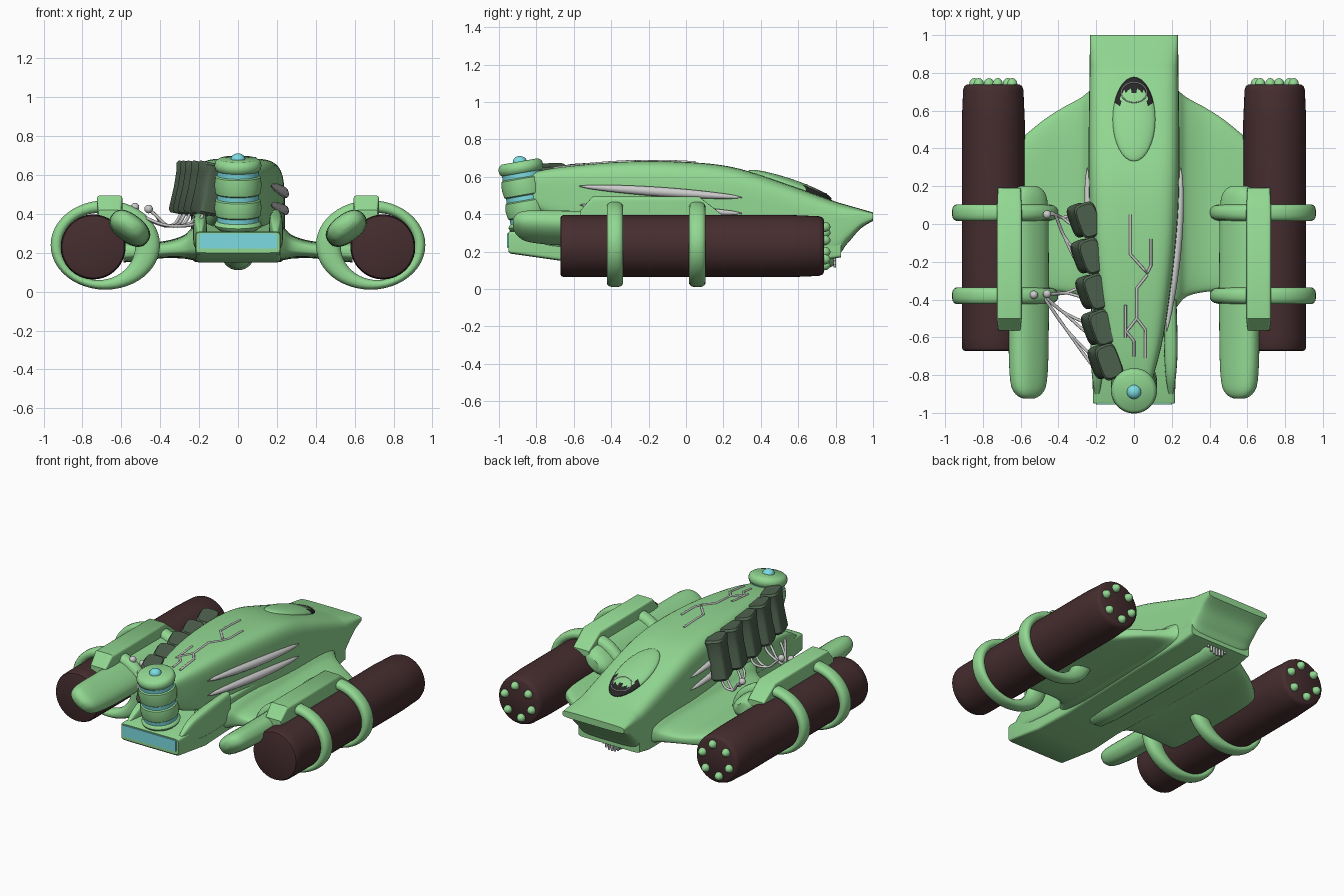
import bpy, bmesh, math
from mathutils import Vector, Matrix

if "Cube" in bpy.data.objects:
    bpy.data.objects.remove(bpy.data.objects["Cube"])

def mat(name, r, g, b):
    m = bpy.data.materials.new(name)
    m.diffuse_color = (r, g, b, 1)
    m.use_nodes = True
    m.node_tree.nodes["Principled BSDF"].inputs["Base Color"].default_value = m.diffuse_color
    return m

GREEN = mat("green_paint", .29, .69, .29)
BROWN = mat("engine_brown", .06, .026, .028)
OLIVE = mat("dark_green", .08, .127, .08)
CYAN = mat("cyan_glow", .2, .72, .76)
BLACK = mat("window_black", .02, .02, .02)

def loft(name, rings, m=None, closed=False, matrix=None):
    """Skin a list of equal-length rings; cap the ends unless closed."""
    bm = bmesh.new()
    vr = [[bm.verts.new(p) for p in ring] for ring in rings]
    n = len(vr[0])
    pairs = list(zip(vr, vr[1:])) + ([(vr[-1], vr[0])] if closed else [])
    for a, b in pairs:
        for i in range(n):
            bm.faces.new((a[i], a[(i + 1) % n], b[(i + 1) % n], b[i]))
    if not closed:
        bm.faces.new(vr[0])
        bm.faces.new(vr[-1])
    bmesh.ops.recalc_face_normals(bm, faces=bm.faces)
    if matrix:
        bm.transform(matrix)
    me = bpy.data.meshes.new(name)
    bm.to_mesh(me)
    bm.free()
    ob = bpy.data.objects.new(name, me)
    bpy.context.collection.objects.link(ob)
    if m:
        me.materials.append(m)
    return ob

def superellipse(a, b, e=2, n=40):
    out = []
    for i in range(n):
        t = 2 * math.pi * (i + .5) / n
        c, s = math.cos(t), math.sin(t)
        out.append((math.copysign(abs(c) ** (2 / e), c) * a, math.copysign(abs(s) ** (2 / e), s) * b))
    return out

def spline(st, k=6):
    """Catmull-Rom through parameter tuples."""
    out = []
    for i in range(len(st) - 1):
        p = [st[max(0, i - 1)], st[i], st[i + 1], st[min(len(st) - 1, i + 2)]]
        for j in range(k):
            t = j / k
            out.append(tuple(.5 * (2 * b + (c - a) * t + (2 * a - 5 * b + 4 * c - d) * t * t
                                   + (3 * b - a - 3 * c + d) * t ** 3) for a, b, c, d in zip(*p)))
    return out + [st[-1]]

def y_rings(stations, e, cx=0):
    """Rings across y from (y, half width, bottom, top)."""
    return [[Vector((cx + u, y, (zb + zt) / 2 + v)) for u, v in superellipse(w, (zt - zb) / 2, e)]
            for y, w, zb, zt in stations]

def spin(name, prof, m, matrix, n=32):
    """Surface of revolution about local z from (radius, height)."""
    return loft(name, [[Vector((u, v, h)) for u, v in superellipse(r, r, 2, n)] for r, h in prof], m, matrix=matrix)

def tube(name, pts, r, m=None, radii=None, smooth=False):
    cu = bpy.data.curves.new(name, 'CURVE')
    cu.dimensions = '3D'
    cu.bevel_depth, cu.bevel_resolution, cu.use_fill_caps = r, 3, True
    pts = spline(pts) if smooth else pts
    sp = cu.splines.new('POLY')
    sp.points.add(len(pts) - 1)
    for i, p in enumerate(pts):
        sp.points[i].co = (*p, 1)
        sp.points[i].radius = radii[i] if radii else 1
    ob = bpy.data.objects.new(name, cu)
    bpy.context.collection.objects.link(ob)
    bpy.ops.object.select_all(action='DESELECT')
    ob.select_set(True)
    bpy.context.view_layer.objects.active = ob
    bpy.ops.object.convert(target='MESH')
    if m:
        ob.data.materials.append(m)

def ball(name, loc, scale, m=None, rot=0):
    bpy.ops.mesh.primitive_uv_sphere_add(segments=32, ring_count=20, location=loc, rotation=(rot, 0, 0))
    ob = bpy.context.object
    ob.name, ob.scale = name, scale
    if m:
        ob.data.materials.append(m)
    return ob

# upper hull with a flat nose lip
hull = spline([(-.88, .08, .52, .595), (-.8, .105, .42, .63), (-.6, .155, .34, .66), (-.3, .2, .27, .683),
               (0, .23, .22, .68), (.25, .24, .18, .652), (.5, .24, .165, .575), (.78, .236, .17, .475),
               (.86, .235, .24, .45), (.93, .234, .32, .43), (1.0, .232, .365, .41)])
loft("upper_hull", y_rings(hull, 5), GREEN)

def hull_top(y):
    for a, b in zip(hull, hull[1:]):
        if a[0] <= y <= b[0]:
            return a[3] + (b[3] - a[3]) * (y - a[0]) / (b[0] - a[0])
    return .6

# lower body, tail box and glowing tail panel
loft("lower_body", y_rings([(-.95, .215, .2, .305), (-.94, .218, .19, .31), (-.66, .22, .15, .31), (-.4, .21, .15, .38),
                            (.3, .235, .15, .4), (.72, .235, .15, .35), (.83, .23, .17, .3)], 14), GREEN)
loft("tail_panel", y_rings([(-.956, .2, .222, .298), (-.9, .2, .222, .298)], 30), CYAN)

# belly keel with front grille
keel = Matrix.Translation((0, 0, .195)) @ Matrix.Rotation(-math.pi / 2, 4, 'X')
spin("belly_keel", [(.03, -.42), (.075, -.35), (.085, -.2), (.085, .76), (.07, .79)], GREEN, keel)
for i in range(7):
    x = (i - 3) * .022
    d = math.sqrt(.08 ** 2 - x * x)
    tube("belly_grille_bar", [(x, .795, .195 - d), (x, .795, .21)], .007)

# control tower: tilted stack of drums on a glowing core
T = Matrix.Translation((0, -.825, .32)) @ Matrix.Rotation(math.radians(10), 4, 'X')
spin("tower_core", [(.108, .01), (.108, .33)], CYAN, T)
for a, b in ((0, .05), (.062, .165), (.177, .287), (.3, .368)):
    spin("tower_drum", [(.1, a), (.116, a + .012), (.122, (a + b) / 2), (.116, b - .012), (.1, b)], GREEN, T)
ball("tower_lamp", T @ Vector((0, 0, .365)), (.038, .038, .032), CYAN)

# cockpit bulge with dark windscreen
rot = math.radians(-18.6)
canopy = ball("cockpit", (0, .555, .556), (.113, .235, .034), GREEN, rot)
canopy.data.materials.append(BLACK)
for f in canopy.data.polygons:
    c = f.center
    if c.y > .62 or (c.y > .3 and abs(c.x) > .62):
        f.material_index = 1
C = canopy.matrix_basis
frame = []
for i in range(25):
    t = 2 * math.pi * i / 24
    x, y = .6 * math.cos(t), .6 + .25 * math.sin(t)
    frame.append(C @ Vector((x, y, math.sqrt(max(0, 1.02 - x * x - y * y)))))
tube("windscreen_frame", frame, .003)

# circuit lines on the back
for path in ([(-.02, .05), (-.02, -.16), (.07, -.26), (.09, -.22), (.09, -.08)],
             [(.07, -.27), (.015, -.34), (.015, -.5), (-.04, -.57), (0, -.62), (0, -.7)],
             [(-.045, -.43), (-.045, -.6)], [(.015, -.5), (.06, -.56), (.06, -.71)]):
    pts = []
    for a, b in zip(path, path[1:]):
        pts += [(a[0] + (b[0] - a[0]) * j / 4, a[1] + (b[1] - a[1]) * j / 4) for j in range(4)]
    tube("circuit_line", [(x, y, hull_top(y)) for x, y in pts + [path[-1]]], .007)

# everything that repeats on both sides
for s in (-1, 1):
    # wing blending from hull to engine mount
    wing = spline([(.1, .82, -.62, .15, .4), (.22, .72, -.45, .16, .34), (.28, .67, -.385, .17, .29),
                   (.38, .615, -.36, .172, .26), (.48, .55, -.355, .16, .26), (.59, .46, -.35, .15, .26)])
    loft("wing", [[Vector((s * x, (f + r) / 2 + u, (zb + zt) / 2 + v))
                   for u, v in superellipse((f - r) / 2, (zt - zb) / 2, 4)] for x, f, r, zb, zt in wing], GREEN)
    # engine with nozzle knobs
    E = Matrix.Translation((s * .745, 0, .23)) @ Matrix.Rotation(-math.pi / 2, 4, 'X')
    spin("engine", [(.15, -.672), (.16, -.668), (.166, -.655), (.167, -.6), (.167, .55), (.16, .71),
                    (.153, .73), (.14, .738)], BROWN, E, 48)
    for i in range(6):
        t = math.pi / 3 * i + .3
        ball("engine_knob", (s * .745 + .105 * math.cos(t), .74, .23 + .105 * math.sin(t)), (.027, .032, .027), GREEN)
    # eccentric clamp rings
    for y in (.06, -.38):
        rings = []
        for i in range(48):
            t = 2 * math.pi * i / 48
            o = Vector((.682 + .282 * math.cos(t), 0, .24 + .23 * math.sin(t)))
            q = Vector((.718 + .188 * math.cos(t), 0, .232 + .172 * math.sin(t)))
            mid, half = (o + q) / 2, (o - q) / 2
            rings.append([Vector((s * (mid + half * u).x, y + v, (mid + half * u).z))
                          for u, v in superellipse(1, .044, 2.4, 16)])
        loft("clamp_ring", rings, GREEN, closed=True)
    # box pod above the rings
    loft("top_pod", y_rings([(-.565, .058, .37, .42), (-.5, .066, .35, .495), (.07, .066, .35, .495),
                             (.19, .06, .36, .4)], 9, s * .66), GREEN)
    # tilted long blade
    blade = spline([(-.925, .03, .35), (-.9, .075, .345), (-.83, .105, .335), (-.6, .115, .325), (-.1, .115, .325),
                    (.1, .11, .325), (.17, .09, .325), (.2, .05, .325)], 4)
    ca, sa = math.cos(.62), math.sin(.62)
    loft("side_blade", [[Vector((s * (.558 + u * ca - v * sa), y, z + u * sa + v * ca))
                         for u, v in superellipse(w, w * .62, 2.4, 32)] for y, w, z in blade], GREEN)
    # tail flank fairing
    loft("tail_flank", y_rings(spline([(-.9, .012, .27, .31), (-.8, .028, .24, .37), (-.65, .036, .22, .4),
                                       (-.4, .03, .22, .42)]), 4, s * .195), GREEN)
    # grey side spindles
    for z0, z1 in ((.55, .49), (.45, .405)):
        n = 16
        pts = [(s * (.172 + .075 * math.sin(math.pi / 2 * i / n)), -.57 + .87 * i / n, z0 + (z1 - z0) * i / n)
               for i in range(n + 1)]
        tube("side_spindle", pts, .026, radii=[.1 + .9 * math.sin(math.pi * i / n) ** .6 for i in range(n + 1)])

# row of dark canisters on one flank, with cables to the clamp rings
anchors = [(-.46, .05, .425), (-.46, .05, .425), (-.46, -.37, .425), (-.53, -.375, .435), (-.53, -.375, .435)]
for (x, y), end in zip([(-.265, .02), (-.245, -.17), (-.22, -.36), (-.19, -.55), (-.155, -.73)], anchors):
    M = Matrix.Translation((x, y, .53)) @ Matrix.Rotation(math.radians(11), 4, 'Y') @ Matrix.Rotation(.35, 4, 'Z')
    loft("canister", [[Vector((u, v, h)) for u, v in superellipse(.055 * k, .088 * k, 4)]
                      for k, h in ((.85, -.135), (1, -.12), (.94, 0), (.98, .08), (1.08, .122), (.95, .135))],
         OLIVE, matrix=M)
    for dy in (-.025, .025):
        tube("cable", [(x - .02, y + dy, .42), (x - .06, y + dy, .35), ((x + end[0]) / 2 - .02, (y + end[1]) / 2, .34),
                       (end[0] + .04, end[1], .39), end], .008, smooth=True)
for p in set(anchors):
    ball("cable_plug", p, (.022, .022, .022))

# smooth shading with kept edges
bpy.ops.object.select_all(action='SELECT')
bpy.context.view_layer.objects.active = bpy.context.selected_objects[0]
bpy.ops.object.shade_smooth_by_angle(angle=math.radians(40))
